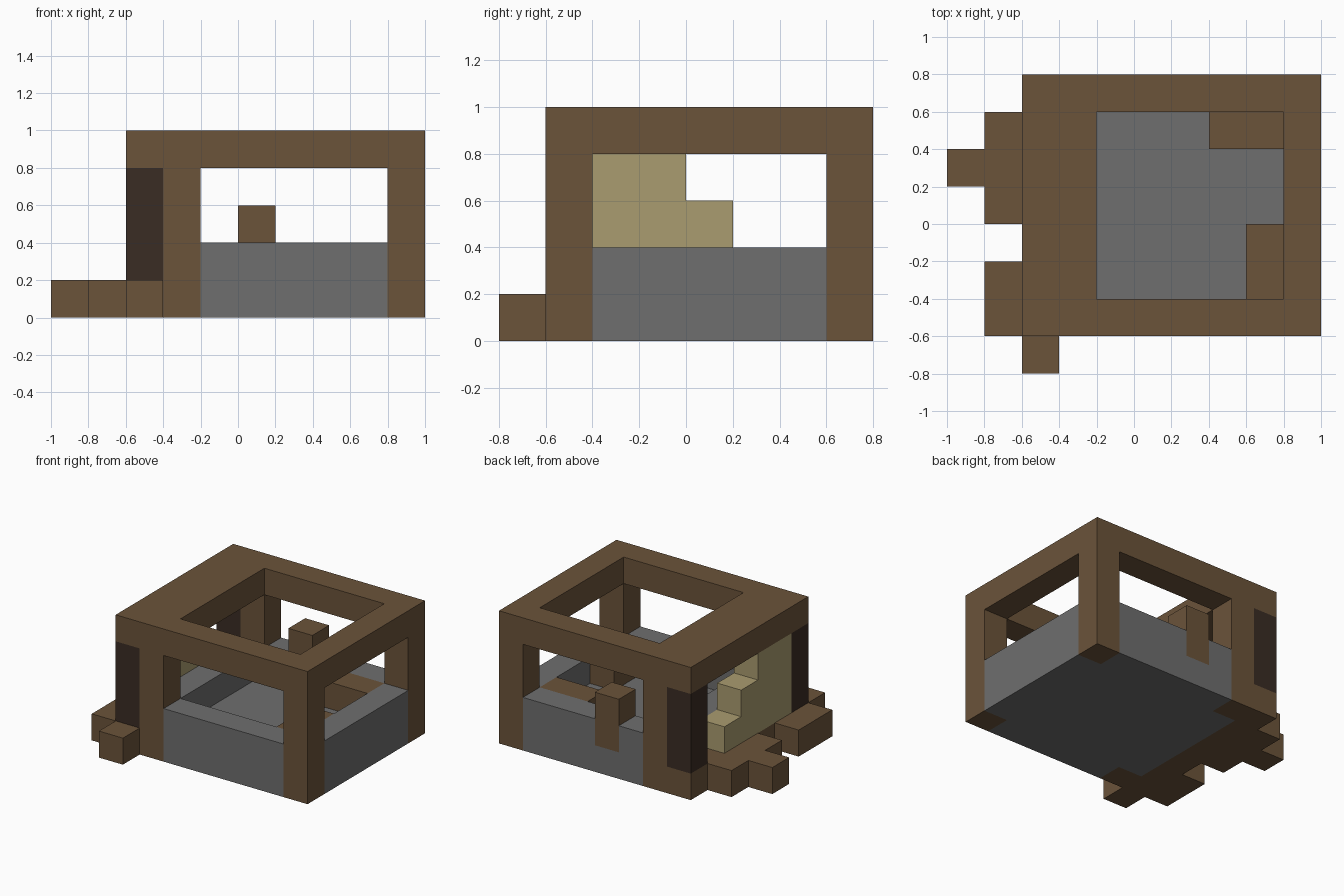
import bpy
import bmesh
from mathutils import Vector

UNIT = 0.2  # edge length of one building block

default_cube = bpy.data.objects.get("Cube")
if default_cube:
    bpy.data.objects.remove(default_cube, do_unlink=True)


def make_material(name, rgb):
    mat = bpy.data.materials.new(name)
    mat.use_nodes = True
    colour = (*rgb, 1.0)
    mat.diffuse_color = colour
    shader = mat.node_tree.nodes["Principled BSDF"]
    shader.inputs["Base Color"].default_value = colour
    return mat


wood = make_material("brown wood", (0.147, 0.087, 0.042))
dark_wood = make_material("dark wood", (0.042, 0.025, 0.017))
stone = make_material("grey stone", (0.156, 0.156, 0.156))
sandstone = make_material("tan steps", (0.402, 0.332, 0.162))

blocks = {}     # lattice cell -> part name
materials = {}  # part name -> material


def fill(part, mat, low, high):
    """Fill a box of blocks; later parts replace earlier ones."""
    materials[part] = mat
    for x in range(low[0], high[0]):
        for y in range(low[1], high[1]):
            for z in range(low[2], high[2]):
                blocks[x, y, z] = part


def clear(low, high):
    for cell in list(blocks):
        if all(a <= c < b for a, c, b in zip(low, cell, high)):
            del blocks[cell]


# Stone basin with a sunken floor
fill("stone_basin", stone, (-2, -3, 0), (5, 4, 2))
clear((-1, -2, 1), (4, 3, 2))

# Wooden benches inside the basin
fill("back_bench", wood, (2, 2, 1), (4, 3, 2))
fill("side_bench", wood, (3, -2, 1), (4, 0, 2))

# Roof frame with an open middle
fill("roof_frame", wood, (-3, -3, 4), (5, 4, 5))
clear((-1, -2, 4), (4, 3, 5))

# Corner posts, front and back, with dark outer pillars
for side, y in (("front", -3), ("back", 3)):
    for name, x in (("left", 4), ("right", -2)):
        fill(f"{side}_{name}_post", wood, (x, y, 0), (x + 1, y + 1, 4))
    fill(f"{side}_dark_pillar", dark_wood, (-3, y, 1), (-2, y + 1, 4))

# Short stub post on the back wall
fill("back_stub_post", wood, (0, 3, 1), (1, 4, 3))

# Low deck with uneven outer planks
fill("deck", wood, (-3, -3, 0), (-2, 4, 1))
fill("deck_front_block", wood, (-3, -4, 0), (-2, -3, 1))
fill("deck_near_ledge", wood, (-4, -3, 0), (-3, -1, 1))
fill("deck_far_ledge", wood, (-4, 0, 0), (-3, 3, 1))
fill("deck_end_block", wood, (-5, 1, 0), (-4, 2, 1))

# Staircase rising towards the front
for y, top in ((-2, 4), (-1, 4), (0, 3), (1, 2)):
    fill("staircase", sandstone, (-3, y, 1), (-2, y + 1, top))


def build(part):
    """Make one object from the exposed block sides of a part."""
    bm = bmesh.new()
    for cell in [c for c, p in blocks.items() if p == part]:
        for axis in range(3):
            for sign in (-1, 1):
                normal = Vector((0, 0, 0))
                normal[axis] = sign
                neighbour = tuple(int(c + n) for c, n in zip(cell, normal))
                if neighbour in blocks:
                    continue
                u = Vector((0, 0, 0))
                u[(axis + 1) % 3] = 0.5
                v = normal.cross(u)
                middle = Vector(cell) + Vector((0.5, 0.5, 0.5)) + normal / 2
                corners = (middle - u - v, middle + u - v,
                           middle + u + v, middle - u + v)
                bm.faces.new([bm.verts.new(c * UNIT) for c in corners])
    bmesh.ops.remove_doubles(bm, verts=bm.verts[:], dist=0.001)
    bmesh.ops.dissolve_limit(bm, angle_limit=0.01,
                             verts=bm.verts[:], edges=bm.edges[:])
    mesh = bpy.data.meshes.new(part)
    bm.to_mesh(mesh)
    bm.free()
    mesh.materials.append(materials[part])
    obj = bpy.data.objects.new(part, mesh)
    bpy.context.collection.objects.link(obj)


for part_name in materials:
    build(part_name)
